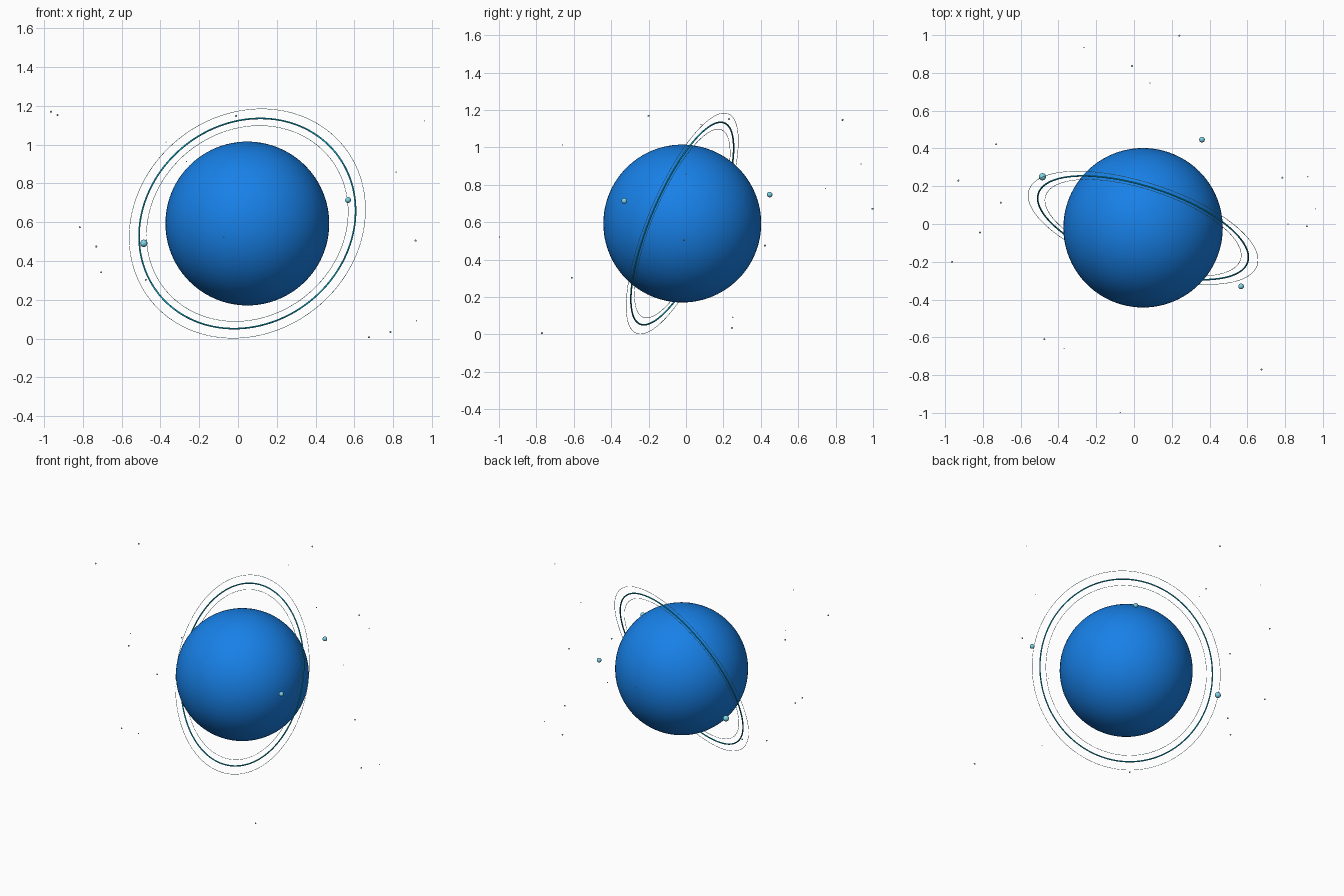
import bpy
from mathutils import Vector

default_cube = bpy.data.objects.get("Cube")
if default_cube:
    bpy.data.objects.remove(default_cube, do_unlink=True)


def make_material(name, red, green, blue):
    material = bpy.data.materials.new(name)
    material.use_nodes = True
    colour = (red, green, blue, 1)
    material.diffuse_color = colour
    shader = material.node_tree.nodes["Principled BSDF"]
    shader.inputs["Base Color"].default_value = colour
    return material


planet_blue = make_material("planet blue", 0.009, 0.22, 0.81)
moon_cyan = make_material("moon cyan", 0.22, 0.69, 0.83)
ring_teal = make_material("ring teal", 0.005, 0.43, 0.63)
ring_pale = make_material("ring pale cyan", 0.36, 0.76, 0.84)
star_pale = make_material("star pale cyan", 0.55, 0.83, 0.88)


def finish(name, material):
    """Name, colour and smooth the newest object."""
    part = bpy.context.object
    part.name = name
    part.data.materials.append(material)
    bpy.ops.object.shade_smooth()
    return part


def add_ball(name, location, radius, material, segments, rings):
    bpy.ops.mesh.primitive_uv_sphere_add(
        segments=segments, ring_count=rings, radius=radius, location=location)
    return finish(name, material)


def add_ring(name, radius, thickness, material):
    bpy.ops.mesh.primitive_torus_add(
        major_segments=160, minor_segments=10, major_radius=radius,
        minor_radius=thickness, location=centre, rotation=tilt)
    return finish(name, material)


# Planet
centre = Vector((0.048, -0.02, 0.593))
add_ball("planet", centre, 0.422, planet_blue, 96, 48)

# Tilted rings share one axis
axis = Vector((-0.29, -0.88, 0.37))
tilt = axis.to_track_quat("Z", "Y").to_euler()
add_ring("inner_ring", 0.543, 0.0012, ring_pale)
add_ring("middle_ring", 0.583, 0.0042, ring_teal)
add_ring("outer_ring", 0.636, 0.0012, ring_pale)

# Moons
add_ball("left_front_moon", (0.567, -0.33, 0.714), 0.015, moon_cyan, 32, 16)
add_ball("left_back_moon", (0.36, 0.447, 0.748), 0.015, moon_cyan, 32, 16)
add_ball("right_moon", (-0.485, 0.25, 0.491), 0.019, moon_cyan, 32, 16)

# Scattered stars, in a brighter and a fainter group
bright_stars = [
    (-0.93, 0.23, 1.152), (-0.01, 0.837, 1.147), (-0.815, -0.045, 0.574),
    (-0.73, 0.422, 0.475), (0.915, -0.012, 0.505), (0.24, 0.997, 0.672),
    (-0.475, -0.61, 0.303), (0.675, -0.77, 0.007), (-0.963, -0.2, 1.169),
    (0.785, 0.245, 0.035), (-0.705, 0.113, 0.342),
]
faint_stars = [
    (-0.37, -0.66, 1.012), (0.96, 0.08, 1.122), (0.815, 0, 0.858),
    (0.92, 0.25, 0.092), (-0.265, 0.935, 0.912), (-0.073, -0.997, 0.522),
    (0.085, 0.747, 0.78),
]
for label, places, radius in (("bright_star", bright_stars, 0.0052),
                              ("faint_star", faint_stars, 0.003)):
    for place in places:
        add_ball(label, place, radius, star_pale, 12, 8)
